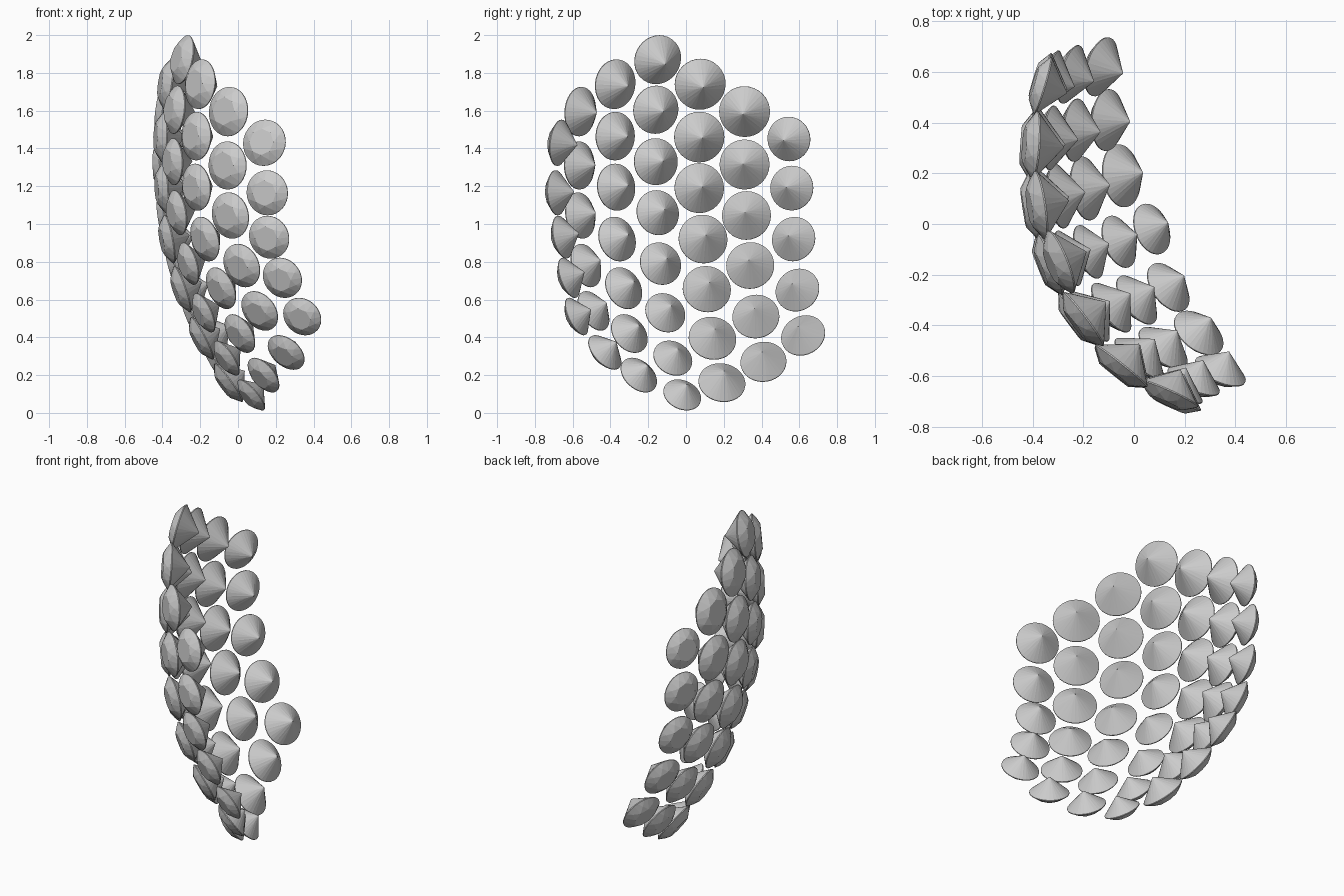
import bpy, math
from mathutils import Vector

if "Cube" in bpy.data.objects:
    bpy.data.objects.remove(bpy.data.objects["Cube"])


def make_gem():
    """Round brilliant cut, girdle radius 1, table facing +z."""
    verts, faces = [], []

    def ring(n, r, z, offset=0.0):
        start = len(verts)
        for i in range(n):
            a = 2 * math.pi * (i + offset) / n
            verts.append((r * math.cos(a), r * math.sin(a), z))
        return start

    table = ring(8, 0.57, 0.32)
    star = ring(8, 0.80, 0.18, 0.5)
    top = ring(32, 1.0, 0.02)
    bottom = ring(32, 1.0, -0.02)
    lower = ring(8, 0.24, -0.66, 0.5)
    culet = ring(1, 0.0, -0.86)

    faces.append([table + i for i in range(8)])
    for i in range(8):
        j = (i + 1) % 8
        p = (i - 1) % 8
        g = 4 * i
        # crown: star, kite and upper girdle facets
        faces.append([table + i, star + i, table + j])
        faces.append([table + i, star + p, top + g])
        faces.append([table + i, top + g, star + i])
        for k in range(4):
            faces.append([star + i, top + g + k, top + (g + k + 1) % 32])
        # pavilion: main kites and lower girdle facets
        faces.append([culet, bottom + g, lower + p])
        faces.append([culet, lower + i, bottom + g])
        for k in range(4):
            faces.append([lower + i, bottom + (g + k + 1) % 32, bottom + g + k])
    # girdle band
    for i in range(32):
        j = (i + 1) % 32
        faces.append([top + i, bottom + i, bottom + j, top + j])

    mesh = bpy.data.meshes.new("round_gem")
    mesh.from_pydata(verts, [], faces)
    mesh.update()
    return mesh


gem = make_gem()


def column(name, slope_y, r_top, r_end, xs, ys, zs):
    """One column of stones, top to bottom, facing out of the curved surface."""
    pts = [Vector(p) for p in zip(xs, ys, zs)]
    n = len(pts)
    # vertical slope dx/dz between neighbours, extrapolated at the ends
    d = []
    for a, b in zip(pts, pts[1:]):
        v = b - a
        d.append((v.x - slope_y * v.y) / v.z)
    d = [1.5 * d[0] - 0.5 * d[1]] + [(a + b) / 2 for a, b in zip(d, d[1:])] + [1.5 * d[-1] - 0.5 * d[-2]]
    for i, p in enumerate(pts):
        r = r_top + (r_end - r_top) * i / (n - 1)
        ob = bpy.data.objects.new(f"{name}_gem_{i + 1}", gem)
        ob.location = p
        ob.scale = (r, r, r)
        ob.rotation_euler = Vector((-1, slope_y, d[i])).to_track_quat('Z', 'Y').to_euler()
        bpy.context.collection.objects.link(ob)


# columns from the front edge to the back edge
column("front_edge", -2.2, 0.123, 0.108,
       (0.14, 0.155, 0.165, 0.235, 0.34),
       (-0.67, -0.685, -0.655, -0.62, -0.58),
       (1.43, 1.165, 0.93, 0.715, 0.51))
column("front_outer", -1.25, 0.131, 0.112,
       (-0.05, -0.055, -0.04, 0.02, 0.115, 0.255),
       (-0.56, -0.565, -0.56, -0.53, -0.49, -0.43),
       (1.595, 1.31, 1.045, 0.78, 0.54, 0.32))
column("front_inner", -0.75, 0.132, 0.11,
       (-0.20, -0.22, -0.22, -0.175, -0.09, 0.01, 0.135),
       (-0.375, -0.375, -0.37, -0.365, -0.33, -0.30, -0.25),
       (1.74, 1.465, 1.195, 0.92, 0.66, 0.42, 0.20))
column("centre", -0.4, 0.132, 0.104,
       (-0.29, -0.33, -0.34, -0.32, -0.26, -0.18, -0.06, 0.07),
       (-0.15, -0.16, -0.16, -0.15, -0.135, -0.11, -0.07, -0.02),
       (1.87, 1.605, 1.33, 1.06, 0.79, 0.53, 0.29, 0.095))
column("back_inner", -0.15, 0.136, 0.125,
       (-0.37, -0.395, -0.39, -0.365, -0.295, -0.19, -0.05),
       (0.075, 0.07, 0.07, 0.09, 0.11, 0.14, 0.19),
       (1.74, 1.46, 1.19, 0.92, 0.655, 0.395, 0.16))
column("back_outer", 0.07, 0.135, 0.122,
       (-0.39, -0.405, -0.38, -0.325, -0.23, -0.105),
       (0.31, 0.31, 0.32, 0.34, 0.37, 0.41),
       (1.595, 1.315, 1.045, 0.78, 0.51, 0.27))
column("back_edge", 0.3, 0.118, 0.12,
       (-0.36, -0.36, -0.33, -0.25, -0.13),
       (0.545, 0.56, 0.57, 0.59, 0.62),
       (1.45, 1.19, 0.92, 0.65, 0.41))
